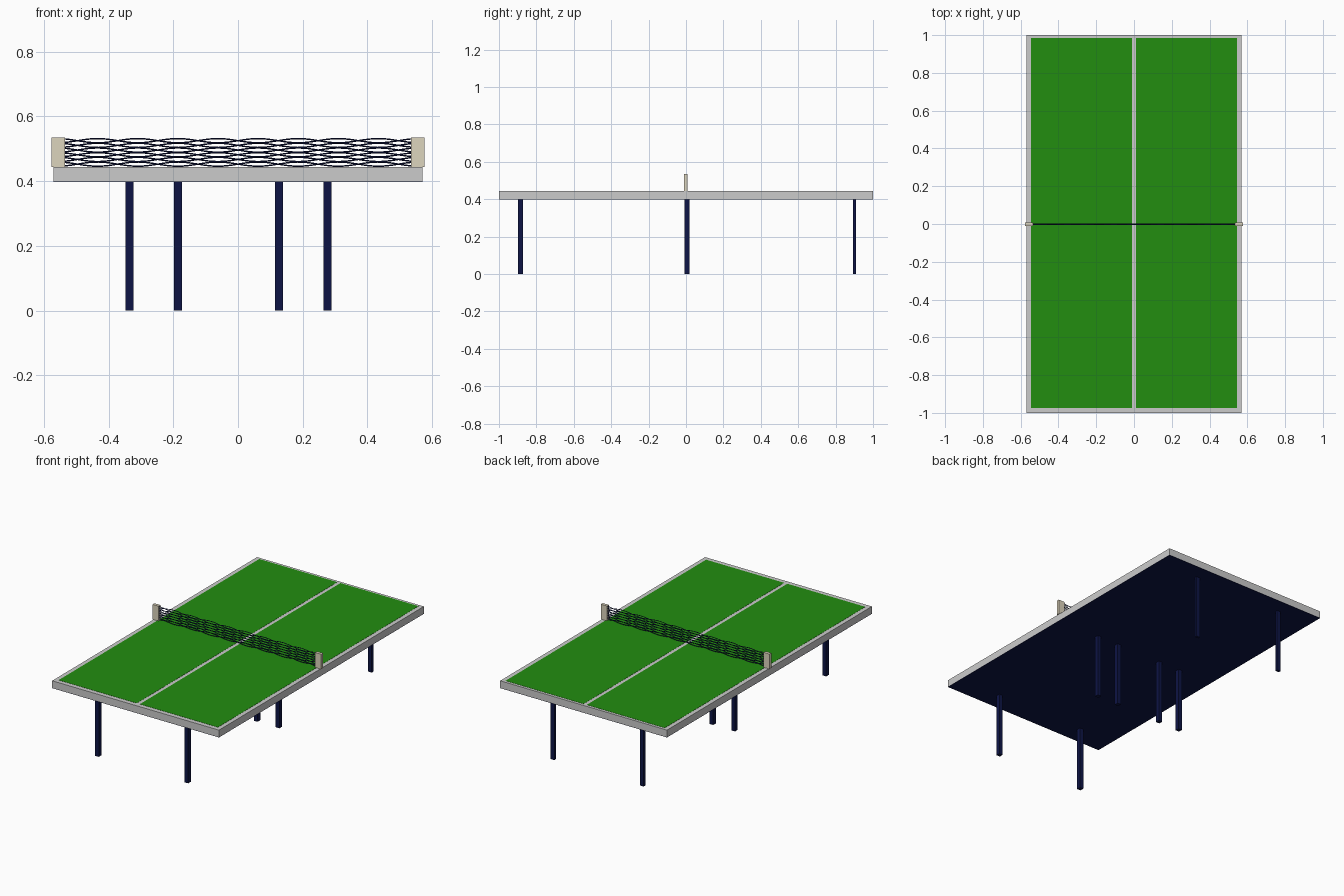
import bpy, bmesh, math

if "Cube" in bpy.data.objects:
    bpy.data.objects.remove(bpy.data.objects["Cube"])


def material(name, rgb):
    m = bpy.data.materials.new(name)
    m.diffuse_color = (*rgb, 1)
    m.use_nodes = True
    m.node_tree.nodes["Principled BSDF"].inputs["Base Color"].default_value = m.diffuse_color
    return m


GREEN = material("green", (0.016, 0.27, 0.005))
NAVY = material("navy", (0.004, 0.007, 0.06))
BEIGE = material("beige", (0.72, 0.66, 0.51))


def box(name, x0, x1, y0, y1, z0, z1, mat=None):
    bm = bmesh.new()
    bmesh.ops.create_cube(bm, size=1)
    for v in bm.verts:
        v.co = ((x0 + x1) / 2 + v.co.x * (x1 - x0),
                (y0 + y1) / 2 + v.co.y * (y1 - y0),
                (z0 + z1) / 2 + v.co.z * (z1 - z0))
    me = bpy.data.meshes.new(name)
    bm.to_mesh(me)
    bm.free()
    ob = bpy.data.objects.new(name, me)
    bpy.context.collection.objects.link(ob)
    if mat:
        me.materials.append(mat)
    return ob


# Table slab, navy underside and the two green playing halves
TOP = 0.443
box("table_slab", -0.57, 0.57, -1, 1, 0.399, TOP)
box("underside", -0.57, 0.57, -1, 1, 0.3975, 0.399, NAVY)
box("left_playing_half", -0.544, -0.011, -0.973, 0.984, TOP - 0.002, TOP + 0.001, GREEN)
box("right_playing_half", 0.011, 0.544, -0.973, 0.984, TOP - 0.002, TOP + 0.001, GREEN)

# Legs: two at each end, four under the middle
OUTER = (-0.335, 0.276)
ROWS = (("front_leg", OUTER, -0.898, -0.872),
        ("middle_leg", (-0.335, -0.186, 0.127, 0.276), -0.008, 0.018),
        ("back_leg", OUTER, 0.893, 0.909))
for name, xs, y0, y1 in ROWS:
    for x in xs:
        box(name, x - 0.0125, x + 0.0125, y0, y1, 0, 0.399, NAVY)

# Net posts
for s, name in ((-1, "left_net_post"), (1, "right_net_post")):
    a, b = sorted((s * 0.535, s * 0.576))
    box(name, a, b, -0.011, 0.008, TOP, 0.535, BEIGE)

# Net: pairs of crossing wavy cords strung between the posts
cv = bpy.data.curves.new("net", 'CURVE')
cv.dimensions = '3D'
cv.bevel_depth = 0.0022
cv.bevel_resolution = 0
N, HALF, WAVE, AMP = 70, 0.54, 0.248, 0.0065
for row in range(6):
    zc = 0.4525 + row * 0.0145
    for s in (-1, 1):
        sp = cv.splines.new('POLY')
        sp.points.add(N)
        for i, p in enumerate(sp.points):
            x = -HALF + 2 * HALF * i / N
            z = zc + s * AMP * math.sin(2 * math.pi * x / WAVE)
            p.co = (x, -0.0015 + s * 0.001, z, 1)
net = bpy.data.objects.new("net", cv)
bpy.context.collection.objects.link(net)
cv.materials.append(NAVY)
bpy.ops.object.select_all(action='DESELECT')
net.select_set(True)
bpy.context.view_layer.objects.active = net
bpy.ops.object.convert(target='MESH')
